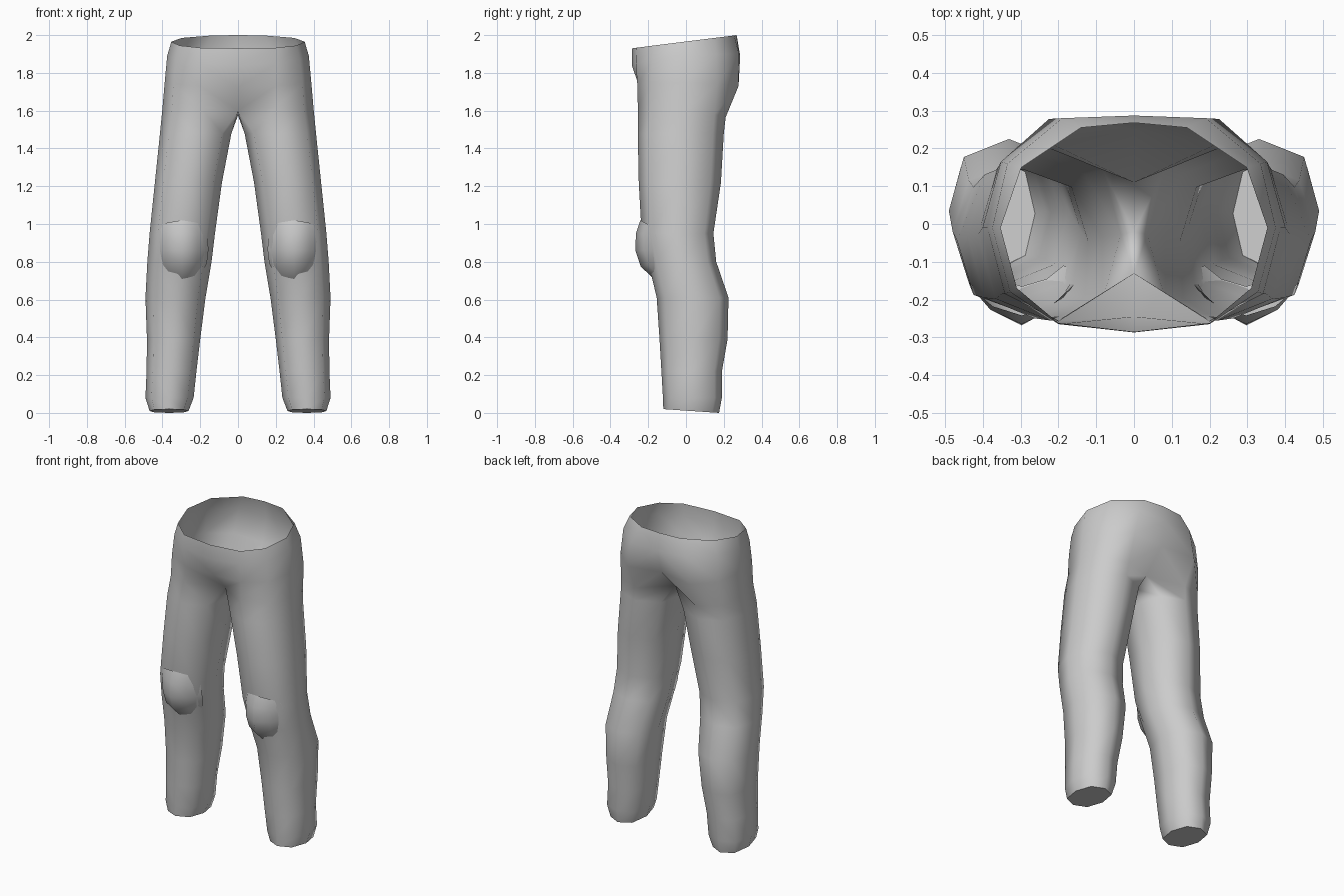
import bpy, bmesh, math
from mathutils import Vector

cube = bpy.data.objects.get("Cube")
if cube:
    bpy.data.objects.remove(cube, do_unlink=True)

grey = bpy.data.materials.new("grey_cloth")
grey.use_nodes = True
colour = (0.6, 0.6, 0.6, 1)
grey.diffuse_color = colour
grey.node_tree.nodes["Principled BSDF"].inputs["Base Color"].default_value = colour


def finish(name, bm, angle):
    """Turn a left-half bmesh into a mirrored, smooth-shaded object."""
    mesh = bpy.data.meshes.new(name)
    bm.to_mesh(mesh)
    bm.free()
    ob = bpy.data.objects.new(name, mesh)
    bpy.context.collection.objects.link(ob)
    mesh.materials.append(grey)
    bpy.ops.object.select_all(action='DESELECT')
    ob.select_set(True)
    bpy.context.view_layer.objects.active = ob
    bpy.ops.object.shade_smooth_by_angle(angle=math.radians(angle))
    mod = ob.modifiers.new("mirror", 'MIRROR')
    mod.use_clip = True
    mod.merge_threshold = 0.002
    return ob


def bridge(bm, low, high, closed):
    n = len(low)
    for i in range(n if closed else n - 1):
        j = (i + 1) % n
        bm.faces.new((low[i], low[j], high[j], high[i]))


# Trousers: eight-sided leg rings (z, inner x, outer x, front y, back y, rise to front)
LEG = [
    (0.01, 0.262, 0.468, -0.12, 0.175, 0.01),
    (0.08, 0.235, 0.490, -0.122, 0.19, 0.0),
    (0.22, 0.220, 0.484, -0.13, 0.19, 0.0),
    (0.39, 0.200, 0.482, -0.14, 0.22, 0.0),
    (0.61, 0.172, 0.490, -0.155, 0.225, 0.0),
    (0.80, 0.140, 0.480, -0.20, 0.16, 0.0),
    (0.95, 0.122, 0.468, -0.235, 0.145, 0.0),
    (1.22, 0.085, 0.440, -0.25, 0.185, 0.0),
    (1.48, 0.035, 0.413, -0.255, 0.20, 0.0),
]
D = 0.75
OCTAGON = [(0, -1), (D, -D), (1, 0), (D, D), (0, 1), (-D, D), (-1, 0), (-D, -D)]

bm = bmesh.new()
rings = []
for z, xi, xo, yf, yb, rise in LEG:
    cx, cy, hx, hy = (xi + xo) / 2, (yf + yb) / 2, (xo - xi) / 2, (yb - yf) / 2
    rings.append([bm.verts.new((cx + hx * u, cy + hy * v, z - rise * v)) for u, v in OCTAGON])

# Crotch ring: its last three points lie on the centre line
CROTCH = [(0.20, -0.255, 1.62), (0.35, -0.185, 1.60), (0.401, -0.01, 1.60), (0.36, 0.15, 1.58),
          (0.215, 0.21, 1.565), (0, 0.11, 1.60), (0, -0.02, 1.575), (0, -0.13, 1.60)]
rings.append([bm.verts.new(p) for p in CROTCH])
for low, high in zip(rings, rings[1:]):
    bridge(bm, low, high, True)
bm.faces.new(list(reversed(rings[0])))     # closed hem

# Hips: open strips from front centre round to back centre
HIPS = [
    [(0, -0.245, 1.72), (0.20, -0.257, 1.73), (0.342, -0.185, 1.74), (0.388, -0.01, 1.75),
     (0.352, 0.165, 1.74), (0.225, 0.278, 1.73), (0, 0.25, 1.74)],
    [(0, -0.287, 1.84), (0.20, -0.265, 1.85), (0.328, -0.18, 1.87), (0.375, -0.01, 1.89),
     (0.335, 0.16, 1.90), (0.19, 0.28, 1.90), (0, 0.287, 1.89)],
    [(0, -0.285, 1.93), (0.20, -0.262, 1.933), (0.31, -0.17, 1.945), (0.353, -0.01, 1.965),
     (0.298, 0.15, 1.985), (0.14, 0.255, 1.998), (0, 0.268, 2.0)],
]
strip = [rings[-1][7]] + rings[-1][:6]
for row in HIPS:
    verts = [bm.verts.new(p) for p in row]
    bridge(bm, strip, verts, False)
    strip = verts
finish("trousers", bm, 70)

# Knee pads: curved shells wrapped round the front of each knee
PAD = [  # z at middle, z at sides, half width, front y, side y
    (1.02, 0.985, 0.128, -0.242, -0.175),
    (0.95, 0.94, 0.138, -0.265, -0.16),
    (0.86, 0.86, 0.140, -0.268, -0.14),
    (0.775, 0.79, 0.132, -0.240, -0.12),
    (0.705, 0.75, 0.110, -0.165, -0.11),
]
bm = bmesh.new()
prev = None
for zm, zs, w, yf, ys in PAD:
    row = []
    for u in (-1, -0.6, 0, 0.6, 1):
        t = abs(u) ** 2
        row.append(bm.verts.new((0.297 + w * u, yf + (ys - yf) * t, zm + (zs - zm) * t)))
    if prev:
        bridge(bm, row, prev, False)
    prev = row
finish("knee_pads", bm, 70)
